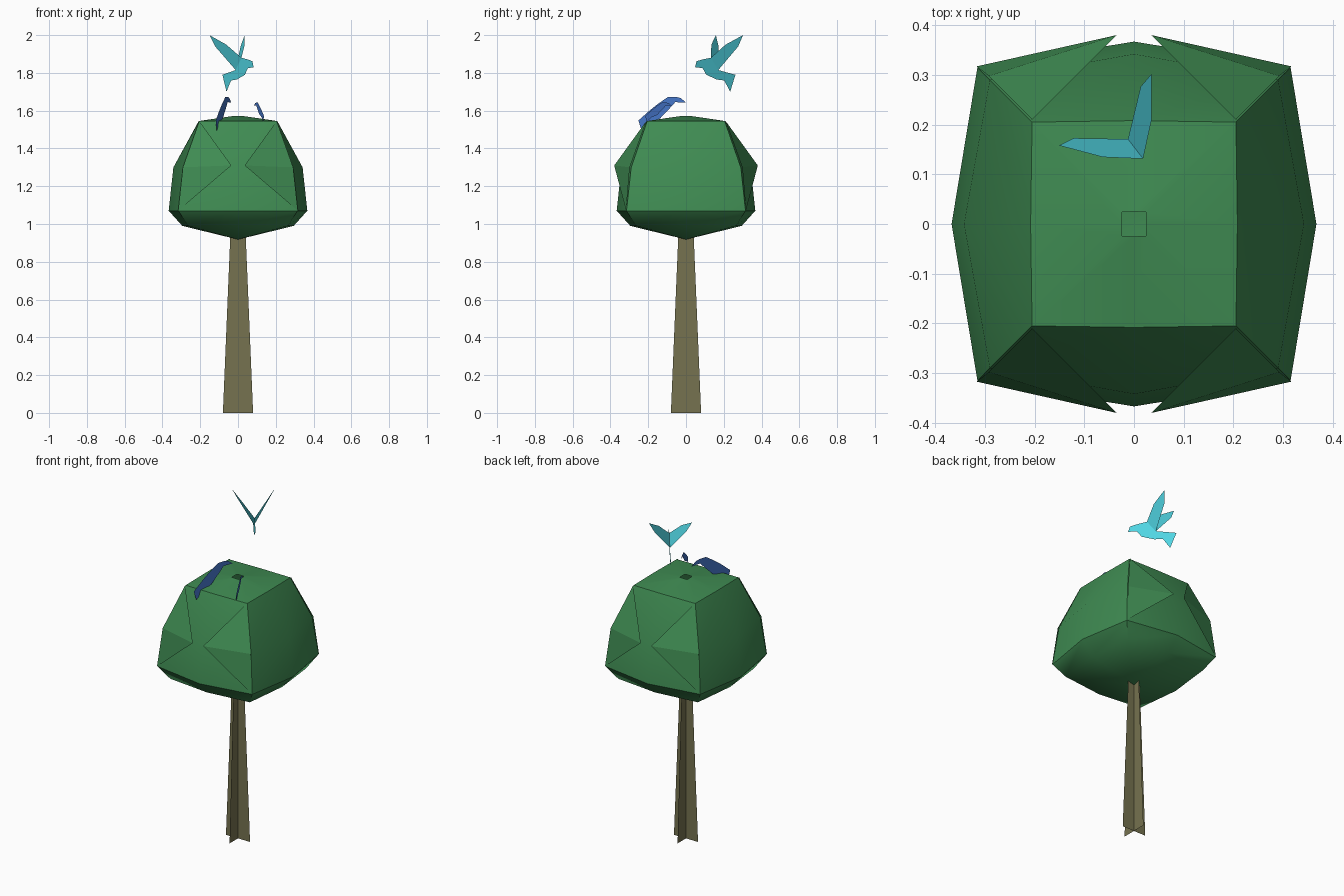
import bpy, bmesh, math

if "Cube" in bpy.data.objects:
    bpy.data.objects.remove(bpy.data.objects["Cube"])


def material(name, rgb):
    m = bpy.data.materials.new(name)
    m.diffuse_color = (*rgb, 1)
    m.use_nodes = True
    m.node_tree.nodes["Principled BSDF"].inputs["Base Color"].default_value = m.diffuse_color
    return m


def make(name, verts, faces, mat, smooth=False):
    me = bpy.data.meshes.new(name)
    me.from_pydata(verts, [], faces)
    me.materials.append(mat)
    me.update()
    ob = bpy.data.objects.new(name, me)
    bpy.context.collection.objects.link(ob)
    if smooth:
        bpy.ops.object.select_all(action='DESELECT')
        ob.select_set(True)
        bpy.context.view_layer.objects.active = ob
        bpy.ops.object.shade_smooth_by_angle(angle=math.radians(40))
    return ob


green = material("leaf_green", (0.05, 0.26, 0.085))
bark = material("bark_olive", (0.18, 0.17, 0.08))
cyan = material("bird_cyan", (0.08, 0.66, 0.76))
blue = material("bird_blue", (0.06, 0.18, 0.58))

# Trunk: two crossed tapering planes
h, b, t = 1.1, 0.08, 0.034
verts, faces = [], []
for dx, dy in ((1, 0), (0, 1)):
    n = len(verts)
    verts += [(s * w * dx, s * w * dy, z) for s, w, z in
              ((-1, b, 0), (1, b, 0), (1, t, h), (-1, t, h))]
    faces.append((n, n + 1, n + 2, n + 3))
make("trunk", verts, faces, bark)

# Canopy: rounded box from 8-point rings (corner offset, middle offset, height)
levels = [(0.265, 0.295, 0.99), (0.315, 0.367, 1.07), (0.29, 0.342, 1.30),
          (0.205, 0.208, 1.545), (0.024, 0.025, 1.572)]
ring = [(1, 0), (1, 1), (0, 1), (-1, 1), (-1, 0), (-1, -1), (0, -1), (1, -1)]
verts, faces = [], []
for c, m, z in levels:
    for x, y in ring:
        r = c if x and y else m
        verts.append((x * r, y * r, z))
for k in range(len(levels) - 1):
    for i in range(8):
        j = (i + 1) % 8
        faces.append((8 * k + i, 8 * k + j, 8 * k + 8 + j, 8 * k + 8 + i))
verts.append((0, 0, 0.918))
faces += [((i + 1) % 8, i, len(verts) - 1) for i in range(8)]
make("canopy", verts, faces, green, True)

# Leaf flaps: pointed sheets over the front and back faces, mirrored four ways
verts, faces = [], []
for sx in (-1, 1):
    for sy in (-1, 1):
        n = len(verts)
        verts += [(sx * x, sy * y, z) for x, y, z in
                  ((0.205, 0.21, 1.545), (0.035, 0.38, 1.31),
                   (0.292, 0.298, 1.30), (0.317, 0.317, 1.07))]
        for f in ((0, 2, 1), (2, 3, 1)):
            f = [n + i for i in f]
            faces.append(f if sx * sy > 0 else f[::-1])
make("leaf_flaps", verts, faces, green)

# Flying bird: upright body sheet plus two wings mirrored across the body
profile = [(0.135, 1.83), (0.125, 1.862), (0.08, 1.872), (0.03, 1.88), (-0.02, 1.815),
           (-0.135, 1.79), (-0.10, 1.70), (-0.06, 1.76), (-0.01, 1.765),
           (0.06, 1.79), (0.085, 1.825)]
ux, uy = 0.61, -0.79
cx, cy = 0.0, 0.155


def place(s, w, z):
    return (cx + s * ux - w * uy, cy + s * uy + w * ux, z)


make("flying_bird_body", [place(s, 0, z) for s, z in profile],
     [tuple(range(len(profile)))], cyan)
wing = [(0.03, 0.0, 1.88), (-0.022, 0.062, 1.95), (-0.095, 0.118, 2.0),
        (-0.088, 0.085, 1.94), (-0.02, 0.0, 1.815)]
for side, name in ((-1, "flying_bird_wing_left"), (1, "flying_bird_wing_right")):
    make(name, [place(s, side * w, z) for s, w, z in wing], [(0, 1, 2, 3, 4)], cyan)

# Perched birds: flat side profiles (distance back from beak, height)
perch = [(0, -0.03), (0.03, -0.006), (0.055, 0), (0.10, 0), (0.16, -0.04), (0.20, -0.07),
         (0.265, -0.125), (0.247, -0.18), (0.20, -0.135), (0.145, -0.115),
         (0.09, -0.06), (0.06, -0.028)]


def perched_bird(name, beak, tail, top, size):
    dx, dy = tail[0] - beak[0], tail[1] - beak[1]
    d = math.hypot(dx, dy)
    make(name, [(beak[0] + dx / d * s * size, beak[1] + dy / d * s * size, top + z * size)
                for s, z in perch], [tuple(range(len(perch)))], blue)


perched_bird("perched_bird_large", (-0.036, 0.0), (-0.118, -0.252), 1.673, 1.0)
perched_bird("perched_bird_small", (0.085, -0.075), (0.137, -0.215), 1.643, 0.57)
